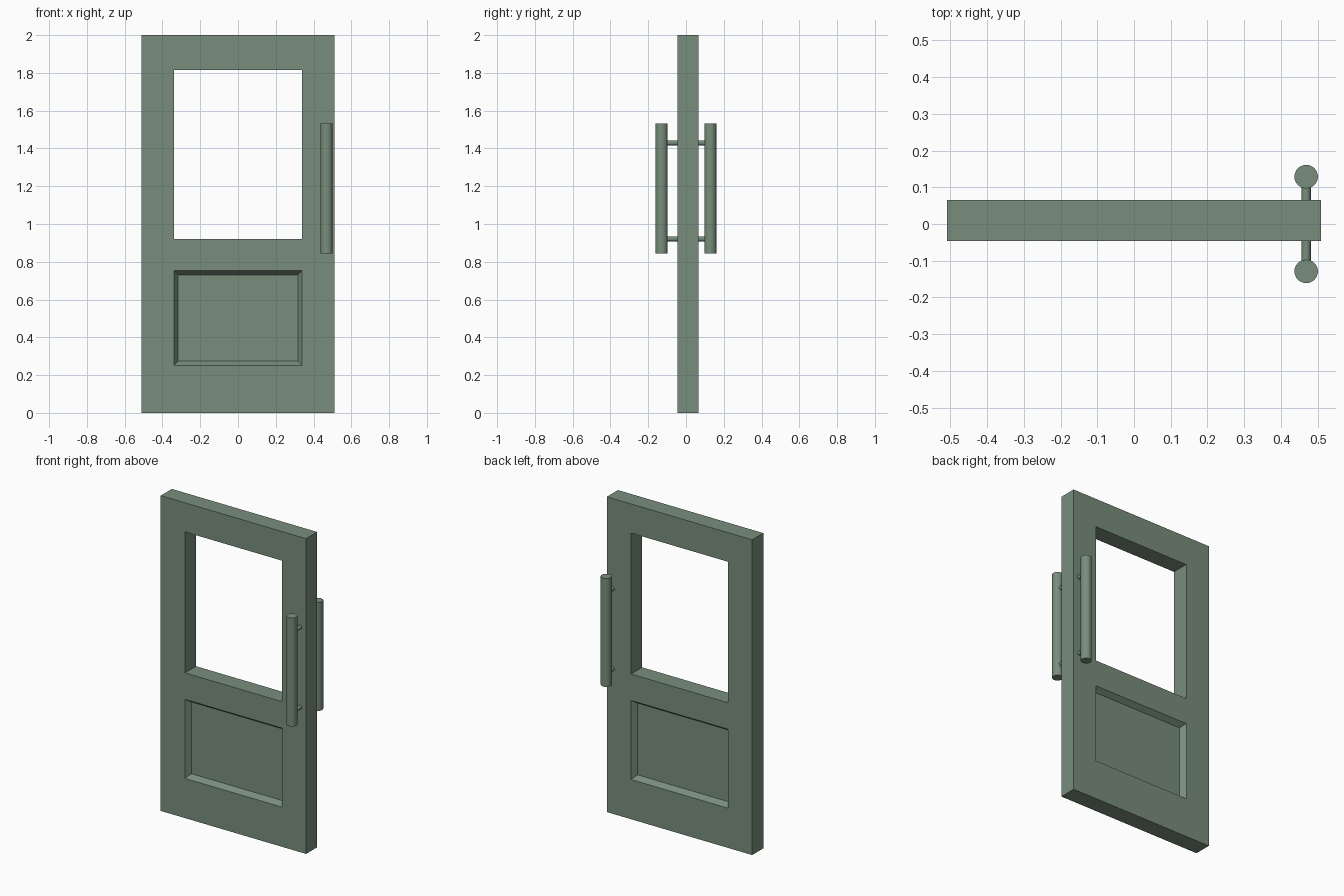
import bpy, bmesh
from math import pi
from mathutils import Matrix, Vector

if "Cube" in bpy.data.objects:
    bpy.data.objects.remove(bpy.data.objects["Cube"])

FRONT, BACK = -0.046, 0.065
XS = [-0.51, -0.34, 0.34, 0.51]
ZS = [0.0, 0.252, 0.753, 0.921, 1.815, 2.0]
WINDOW, PANEL = (1, 3), (1, 1)

mat = bpy.data.materials.new("green_paint")
mat.diffuse_color = (0.19, 0.27, 0.20, 1)
mat.use_nodes = True
mat.node_tree.nodes["Principled BSDF"].inputs["Base Color"].default_value = mat.diffuse_color


def finish(bm, name):
    bmesh.ops.recalc_face_normals(bm, faces=bm.faces[:])
    me = bpy.data.meshes.new(name)
    bm.to_mesh(me)
    bm.free()
    me.materials.append(mat)
    ob = bpy.data.objects.new(name, me)
    bpy.context.collection.objects.link(ob)
    return ob


# Door leaf: stiles and rails around an open window and a recessed panel
bm = bmesh.new()
v = {(i, j, k): bm.verts.new((x, y, z))
     for i, x in enumerate(XS) for j, z in enumerate(ZS)
     for k, y in enumerate((FRONT, BACK))}
cells = {(i, j) for i in range(len(XS) - 1) for j in range(len(ZS) - 1)} - {WINDOW}
panels = []
for i, j in sorted(cells):
    ring = [(i, j), (i + 1, j), (i + 1, j + 1), (i, j + 1)]
    for k in (0, 1):
        f = bm.faces.new([v[a, b, k] for a, b in (ring if k == 0 else ring[::-1])])
        if (i, j) == PANEL:
            panels.append(f)
    # Edge walls wherever there is no neighbouring cell
    for n, (di, dj) in enumerate([(0, -1), (1, 0), (0, 1), (-1, 0)]):
        if (i + di, j + dj) not in cells:
            p, q = ring[n], ring[(n + 1) % 4]
            bm.faces.new([v[(*p, 0)], v[(*p, 1)], v[(*q, 1)], v[(*q, 0)]])
bm.normal_update()
# Sloped moulding of the lower panel on both faces
bmesh.ops.inset_individual(bm, faces=panels, thickness=0.023, depth=-0.033,
                           use_even_offset=True)
finish(bm, "door_leaf")


def cylinder(name, a, b, radius, sides=32):
    a, b = Vector(a), Vector(b)
    bm = bmesh.new()
    rot = (b - a).to_track_quat('Z', 'Y').to_matrix().to_4x4()
    bmesh.ops.create_cone(bm, cap_ends=True, segments=sides, radius1=radius,
                          radius2=radius, depth=(b - a).length,
                          matrix=Matrix.Translation((a + b) / 2) @ rot)
    ob = finish(bm, name)
    bpy.ops.object.select_all(action='DESELECT')
    ob.select_set(True)
    bpy.context.view_layer.objects.active = ob
    bpy.ops.object.shade_smooth_by_angle(angle=pi / 6)


# Pull handles with two standoffs on each face
HX = 0.469
for side, y, face in (("front", -0.129, FRONT), ("back", 0.129, BACK)):
    cylinder(side + "_handle", (HX, y, 0.844), (HX, y, 1.532), 0.032)
    for level, z in (("lower", 0.921), ("upper", 1.429)):
        cylinder(f"{side}_{level}_standoff", (HX, face, z), (HX, y, z), 0.0125, 24)
